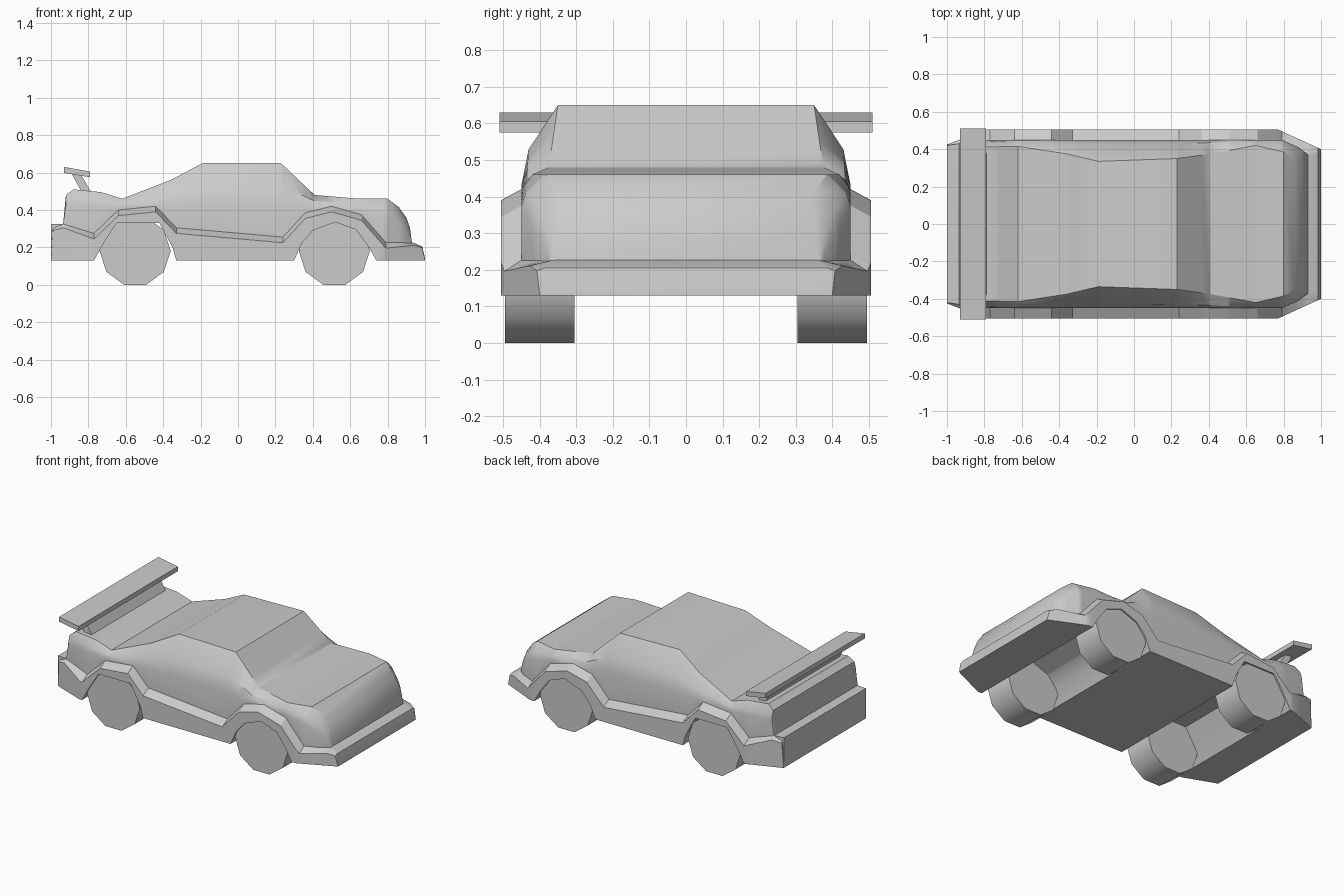
import bpy, bmesh, math

if "Cube" in bpy.data.objects:
    bpy.data.objects.remove(bpy.data.objects["Cube"])


def interp(table, x):
    if x <= table[0][0]:
        return table[0][1]
    for (a, va), (b, vb) in zip(table, table[1:]):
        if x <= b:
            return va + (vb - va) * (x - a) / (b - a)
    return table[-1][1]


def finish(name, bm, angle=None):
    bmesh.ops.remove_doubles(bm, verts=bm.verts, dist=0.0005)
    bmesh.ops.recalc_face_normals(bm, faces=bm.faces)
    me = bpy.data.meshes.new(name)
    bm.to_mesh(me)
    bm.free()
    ob = bpy.data.objects.new(name, me)
    bpy.context.collection.objects.link(ob)
    if angle:
        bpy.ops.object.select_all(action='DESELECT')
        ob.select_set(True)
        bpy.context.view_layer.objects.active = ob
        bpy.ops.object.shade_smooth_by_angle(angle=math.radians(angle))
    return ob


def loft(bm, rings):
    rows = [[bm.verts.new(p) for p in r] for r in rings]
    n = len(rows[0])
    for r, s in zip(rows, rows[1:]):
        for i in range(n):
            j = (i + 1) % n
            bm.faces.new((r[i], r[j], s[j], s[i]))
    bm.faces.new(rows[0])
    bm.faces.new(rows[-1])


# Body: underside with wheel arches, fender line, belt line and roof line along x
UNDER = [(-.77, .13), (-.72, .22), (-.65, .33), (-.42, .33), (-.35, .20), (-.33, .13),
         (.30, .13), (.34, .22), (.40, .29), (.52, .335), (.63, .295), (.70, .20), (.74, .13)]
FENDER = [(-1, .14), (-.99, .30), (-.935, .325), (-.77, .275), (-.64, .40), (-.44, .42),
          (-.33, .305), (.24, .255), (.36, .385), (.50, .42), (.66, .375), (.79, .226),
          (.94, .224), (.985, .205), (1, .14)]
LIP = [(-1, .008), (-.935, .02), (-.77, .03), (.79, .03), (.985, .008)]
OUTER_Y = [(-1, .425), (-.79, .505), (.77, .505), (1, .40)]
BELT_Y = [(-1, .42), (-.935, .43), (-.77, .45), (.79, .45), (.88, .41), (.93, .37), (1, .39)]
BELT_Z = [(-.935, .325), (-.92, .42), (-.62, .42), (-.3, .43), (.3, .43), (.65, .40),
          (.80, .37), (.88, .31), (.93, .225), (.94, .13)]
ROOF_Z = [(-1, .14), (-.99, .30), (-.935, .325), (-.92, .48), (-.88, .51), (-.73, .495),
          (-.62, .46), (-.36, .56), (-.19, .65), (.23, .65), (.41, .48), (.65, .46), (.80, .46),
          (.86, .415), (.90, .36), (.92, .30), (.93, .226), (.94, .13)]
ROOF_Y = [(-1, .42), (-.935, .42), (-.88, .41), (-.62, .415), (-.36, .375), (-.19, .335),
          (0, .355), (.23, .35), (.41, .375), (.65, .42), (.80, .385), (.88, .34), (.93, .36), (1, .39)]


def section(x):
    under, zi = interp(UNDER, x), interp(FENDER, x)
    yo, yb, yr = interp(OUTER_Y, x), interp(BELT_Y, x), interp(ROOF_Y, x)
    yb = min(yb, yo)
    zb = max(zi, interp(BELT_Z, x))
    zr = max(zb, interp(ROOF_Z, x))
    shoulder = (yb + (yr - yb) * .2, zb + (zr - zb) * .45)
    half = [(yo, under), (yo, zi - interp(LIP, x)), (yb, zi), (yb, zb), shoulder, (yr, zr)]
    return [(x, y, z) for y, z in half] + [(x, -y, z) for y, z in reversed(half)]


stations = sorted({p[0] for t in (UNDER, FENDER, ROOF_Z) for p in t} | {-.79, .77, .88})
bm = bmesh.new()
loft(bm, [section(x) for x in stations])
finish("car_body", bm, 30)


# Wheels: ten-sided drums with a flat side on the ground
def wheel(name, cx, side):
    bm = bmesh.new()
    r = .19
    ring = [(cx + r * math.cos(i * math.pi / 5), r * math.cos(math.pi / 10)
             + r * math.sin(i * math.pi / 5)) for i in range(10)]
    low = min(z for _, z in ring)
    loft(bm, [[(x, side * y, z - low) for x, z in ring] for y in (.305, .495)])
    finish(name, bm, 40)


for label, cx in (("rear", -.55), ("front", .515)):
    for hand, side in (("left", 1), ("right", -1)):
        wheel(f"{label}_{hand}_wheel", cx, side)


# Rear wing: blade and slanted support panel
def slab(name, profile, half_width):
    bm = bmesh.new()
    loft(bm, [[(x, y, z) for x, z in profile] for y in (-half_width, half_width)])
    finish(name, bm)


slab("wing_blade", [(-.93, .63), (-.79, .605), (-.79, .575), (-.93, .598)], .51)
slab("wing_support", [(-.89, .595), (-.84, .59), (-.785, .495), (-.835, .495)], .38)
